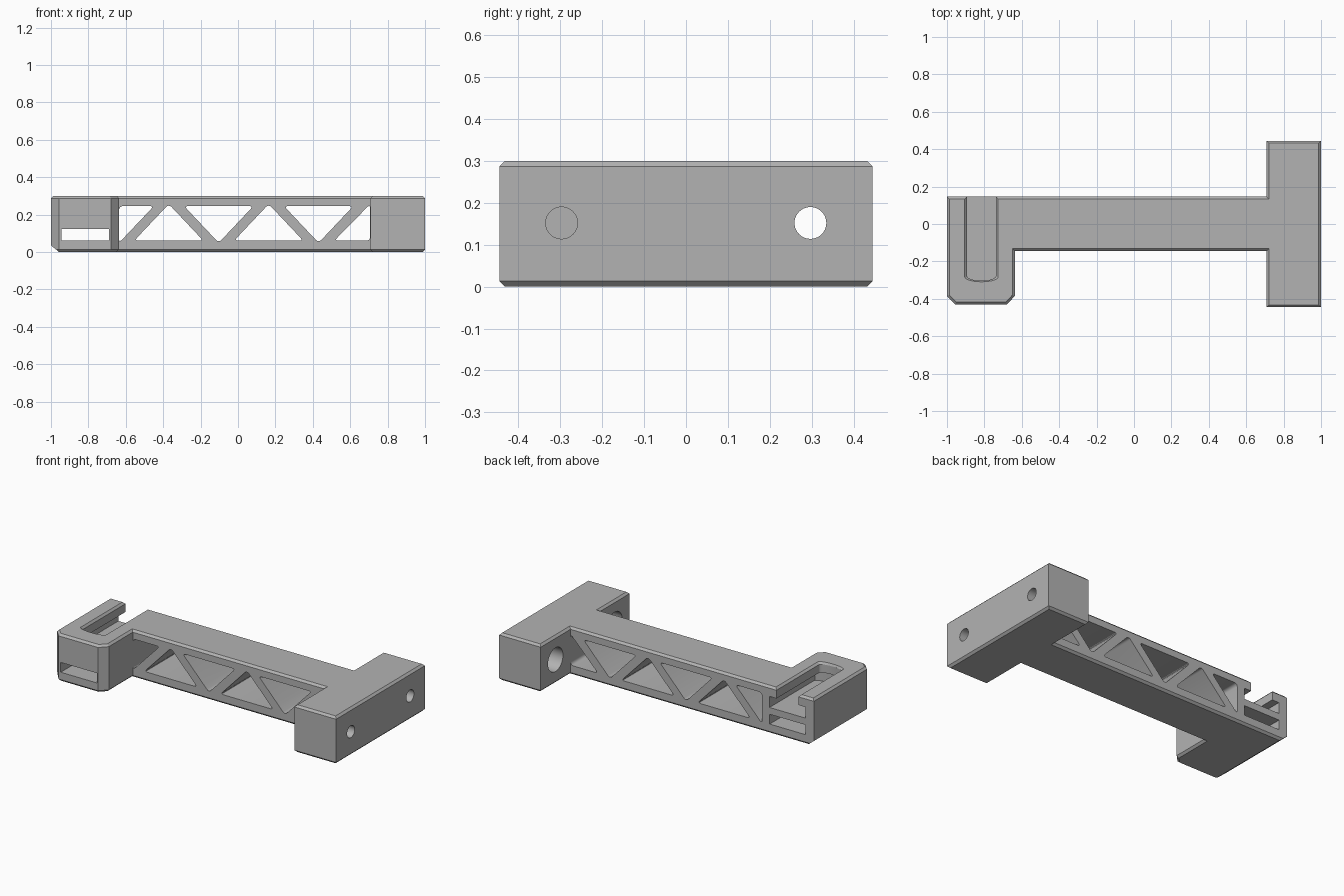
import bpy, bmesh, math
from mathutils import Vector

if "Cube" in bpy.data.objects:
    bpy.data.objects.remove(bpy.data.objects["Cube"], do_unlink=True)

grey = bpy.data.materials.new("plain grey")
grey.use_nodes = True
colour = (0.45, 0.45, 0.45, 1)
grey.diffuse_color = colour
grey.node_tree.nodes["Principled BSDF"].inputs["Base Color"].default_value = colour


def loft(name, ring_a, ring_b, bevel=0, segments=1, pick=None):
    """Solid between two matching rings, with chosen edges bevelled."""
    bm = bmesh.new()
    a = [bm.verts.new(p) for p in ring_a]
    b = [bm.verts.new(p) for p in ring_b]
    bm.faces.new(a)
    bm.faces.new(b[::-1])
    for i in range(len(a)):
        j = (i + 1) % len(a)
        bm.faces.new((a[i], b[i], b[j], a[j]))
    if bevel:
        bmesh.ops.recalc_face_normals(bm, faces=bm.faces[:])
        edges = [e for e in bm.edges if pick(e)]
        bmesh.ops.bevel(bm, geom=edges, offset=bevel, offset_type="OFFSET",
                        segments=segments, profile=0.5, affect="EDGES")
    bmesh.ops.recalc_face_normals(bm, faces=bm.faces[:])
    mesh = bpy.data.meshes.new(name)
    bm.to_mesh(mesh)
    bm.free()
    mesh.materials.append(grey)
    obj = bpy.data.objects.new(name, mesh)
    bpy.context.scene.collection.objects.link(obj)
    return obj


def volume(mesh):
    bm = bmesh.new()
    bm.from_mesh(mesh)
    result = bm.calc_volume()
    bm.free()
    return result


def cut(obj, cutter):
    """Subtract the cutter, using the first solver that gives a sound solid."""
    cutter.hide_render = True
    mod = obj.modifiers.new("cut", "BOOLEAN")
    mod.operation = "DIFFERENCE"
    mod.object = cutter
    before = volume(obj.data)
    for solver in ("EXACT", "MANIFOLD", "FLOAT"):
        mod.solver = solver
        bpy.context.view_layer.update()
        graph = bpy.context.evaluated_depsgraph_get()
        mesh = bpy.data.meshes.new_from_object(obj.evaluated_get(graph))
        if 0.5 < volume(mesh) / before < 0.99999:
            obj.modifiers.remove(mod)
            obj.data = mesh
            break
    else:
        obj.modifiers.remove(mod)
    bpy.data.objects.remove(cutter, do_unlink=True)


def along_z(points, z):
    return [Vector((x, y, z)) for x, y in points]


def along_y(points, y):
    return [Vector((x, y, z)) for x, z in points]


def circle_x(x, y, r, n=40):
    return [Vector((x, y + r * math.cos(t), 0.152 + r * math.sin(t)))
            for t in (2 * math.pi * i / n for i in range(n))]


def flat(e):
    return abs(e.verts[0].co.z - e.verts[1].co.z) < 1e-4


def across(e):
    return abs(e.verts[0].co.y - e.verts[1].co.y) > 1e-3


# Bracket body: hook at the left end, beam, mounting block at the right
outline = [(-1, 0.147), (-1, -0.385), (-0.957, -0.43), (-0.68, -0.43),
           (-0.637, -0.385), (-0.637, -0.145), (0.708, -0.145),
           (0.708, -0.445), (1, -0.445), (1, 0.445), (0.708, 0.445),
           (0.708, 0.147)]
body = loft("bracket_body", along_z(outline, 0), along_z(outline, 0.3),
            0.013, 1, flat)
cutters = []

# Truss windows through the beam, alternately upright and inverted
LOW, HIGH, HALF, RISE, STEP = 0.06, 0.245, 0.185, 0.196, 0.267
windows = []
for i in range(4):
    cx = -0.37 + i * STEP
    base, tip = (LOW, LOW + RISE) if i % 2 == 0 else (HIGH, HIGH - RISE)
    windows.append([(cx - HALF, base), (cx + HALF, base), (cx, tip)])
windows.append([(-0.636, HIGH), (-0.45, HIGH), (-0.636, HIGH - RISE)])
windows.append([(0.515, LOW), (0.707, LOW), (0.707, LOW + RISE)])
for w in windows:
    cutters.append(loft("window_cutter", along_y(w, -0.3), along_y(w, 0.3),
                        0.02, 4, across))


# Hook channel: narrow mouth above a wider undercut, with a rounded end
def channel(grow, z):
    half, shallow, straight = 0.0775 + grow, 0.026, -0.277 - grow * 0.5
    pts = [(-0.8155 + half, 0.4), (-0.8155 - half, 0.4)]
    for i in range(17):
        t = math.pi * i / 16
        pts.append((-0.8155 - half * math.cos(t),
                    straight - shallow * math.sin(t)))
    return along_z(pts, z)


for low, high, g0, g1 in ((0.17, 0.4, 0, 0), (0.165, 0.235, 0.049, 0.049),
                          (0.287, 0.313, 0.0002, 0.024)):
    cutters.append(loft("channel_cutter", channel(g0, low), channel(g1, high)))

# Strap slot running through the hook from front to back
slot = [(-0.943, 0.06), (-0.69, 0.06), (-0.69, 0.122), (-0.943, 0.122)]
cutters.append(loft("strap_cutter", along_y(slot, -0.6), along_y(slot, 0.4)))

# Wide chamfer under the outer edge of the hook
wedge = [(-1.043, 0.07), (-1.043, -0.035), (-0.914, -0.035)]
cutters.append(loft("wedge_cutter", along_y(wedge, -0.6), along_y(wedge, 0.4)))

# Bolt holes with counterbores on the inner side of the mounting block
for y in (-0.297, 0.297):
    for x0, x1, r in ((0.6, 1.1, 0.038), (0.6, 0.85, 0.075)):
        cutters.append(loft("bolt_cutter", circle_x(x0, y, r), circle_x(x1, y, r)))

for cutter in cutters:
    cut(body, cutter)

# Smooth the round holes and keep the flat edges crisp
bpy.context.view_layer.objects.active = body
body.select_set(True)
bpy.ops.object.shade_smooth_by_angle(angle=math.radians(28))
